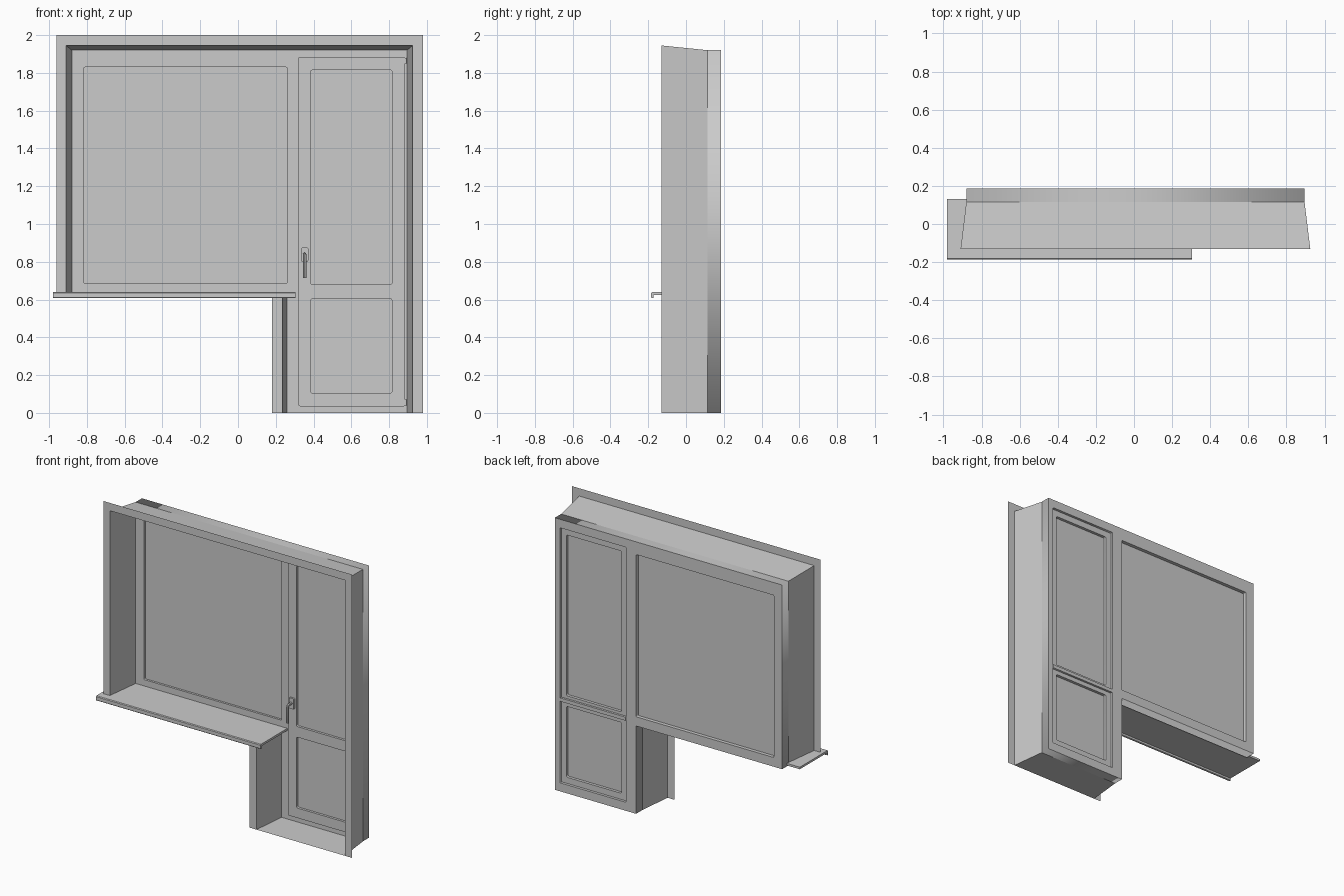
import bpy, bmesh, math

if "Cube" in bpy.data.objects:
    bpy.data.objects.remove(bpy.data.objects["Cube"])


def new_mesh(name, verts, faces):
    me = bpy.data.meshes.new(name)
    me.from_pydata(verts, [], faces)
    ob = bpy.data.objects.new(name, me)
    bpy.context.collection.objects.link(ob)
    bm = bmesh.new()
    bm.from_mesh(me)
    bmesh.ops.recalc_face_normals(bm, faces=bm.faces)
    bm.to_mesh(me)
    bm.free()
    return ob


def to_mesh(ob):
    bpy.ops.object.select_all(action='DESELECT')
    bpy.context.view_layer.objects.active = ob
    ob.select_set(True)
    bpy.ops.object.convert(target='MESH')
    ob = bpy.context.object
    bm = bmesh.new()
    bm.from_mesh(ob.data)
    bmesh.ops.remove_doubles(bm, verts=bm.verts, dist=1e-5)
    bmesh.ops.recalc_face_normals(bm, faces=bm.faces)
    bm.to_mesh(ob.data)
    bm.free()
    return ob


def rrect(x0, x1, z0, z1, r=0.008, n=3):
    pts = []
    for cx, cz, a0 in ((x1 - r, z1 - r, 0), (x0 + r, z1 - r, 90),
                       (x0 + r, z0 + r, 180), (x1 - r, z0 + r, 270)):
        for i in range(n + 1):
            a = math.radians(a0 + 90 * i / n)
            pts.append((cx + r * math.cos(a), cz + r * math.sin(a)))
    return pts


def plate(name, loops, y0, y1):
    """Filled xz outline (first loop) with holes (other loops), from y0 to y1."""
    cu = bpy.data.curves.new(name, 'CURVE')
    cu.dimensions = '2D'
    cu.fill_mode = 'BOTH'
    cu.extrude = (y1 - y0) / 2
    for loop in loops:
        sp = cu.splines.new('POLY')
        sp.points.add(len(loop) - 1)
        for p, (x, z) in zip(sp.points, loop):
            p.co = (x, z, 0, 1)
        sp.use_cyclic_u = True
    ob = bpy.data.objects.new(name, cu)
    bpy.context.collection.objects.link(ob)
    ob.rotation_euler.x = math.pi / 2
    ob.location.y = (y0 + y1) / 2
    return to_mesh(ob)


def lining(name, rows):
    """Open sheet: trim strip and splayed reveal, rows of (path, y)."""
    n = len(rows[0][0])
    verts = [(x, y, z) for path, y in rows for x, z in path]
    faces = [(r * n + i, r * n + i + 1, (r + 1) * n + i + 1, (r + 1) * n + i)
             for r in range(len(rows) - 1) for i in range(n - 1)]
    return new_mesh(name, verts, faces)


YF, YB = -0.13, 0.115   # front and back of the splayed reveal

# Trim and reveal around the top and both sides
lining("main_reveal", [
    ([(-.96, .625), (-.96, 2), (.98, 2), (.98, 0)], YF),
    ([(-.91, .625), (-.91, 1.945), (.925, 1.945), (.925, 0)], YF),
    ([(-.88, .625), (-.88, 1.92), (.895, 1.92), (.895, 0)], YB)])

# Short trim and reveal left of the door
lining("door_side_reveal", [
    ([(.18, 0), (.18, .625)], YF),
    ([(.235, 0), (.235, .625)], YF),
    ([(.26, 0), (.26, .625)], YB)])

# Threshold floor
new_mesh("threshold", [(.235, YF, 0), (.925, YF, 0), (.895, YB, 0), (.26, YB, 0)],
         [(0, 1, 2, 3)])

# L-shaped frame with window and door openings
plate("frame", [
    [(-.88, .62), (.26, .62), (.26, 0), (.895, 0), (.895, 1.92), (-.88, 1.92)],
    rrect(-.815, .26, .685, 1.83, .006),
    rrect(.34, .855, .06, 1.86, .002, 1)], YB, .185)

# Window glass
plate("window_glass", [rrect(-.82, .265, .68, 1.835)], .13, .16)

# Door sash: front lip plus body, both with two openings
holes = [rrect(.385, .815, .68, 1.815, .01), rrect(.385, .815, .105, .605, .01)]
plate("door_sash_lip", [rrect(.32, .885, .035, 1.885)] + holes, .103, .117)
plate("door_sash_body", [rrect(.342, .853, .062, 1.858, .002, 1)] + holes, .117, .17)
plate("door_glass", [rrect(.38, .82, .675, 1.82)], .12, .15)
plate("door_lower_panel", [rrect(.38, .82, .10, .61)], .12, .15)

# Drip bar across the back of the door
plate("door_drip_bar", [rrect(.342, .853, .635, .66, .002, 1)], .17, .185)

# Window sill with a downturned nose
prof = [(.13, .625), (.13, .64), (-.18, .64), (-.185, .635), (-.185, .611),
        (-.181, .607), (-.175, .607), (-.171, .611), (-.171, .625)]
n = len(prof)
new_mesh("window_sill",
         [(x, y, z) for x in (-.98, .305) for y, z in prof],
         [(i, (i + 1) % n, n + (i + 1) % n, n + i) for i in range(n)]
         + [tuple(range(n)), tuple(range(n, 2 * n))])

# Door handle: backplate and bent lever
plate("handle_plate", [rrect(.335, .372, .80, .875, .006)], .09, .104)
cu = bpy.data.curves.new("handle_lever", 'CURVE')
cu.dimensions = '3D'
cu.bevel_depth = .009
cu.bevel_resolution = 2
cu.use_fill_caps = True
path = [(.092, .84), (.062, .84), (.053, .836), (.049, .826), (.049, .715)]
sp = cu.splines.new('POLY')
sp.points.add(len(path) - 1)
for p, (y, z) in zip(sp.points, path):
    p.co = (.353, y, z, 1)
ob = bpy.data.objects.new("handle_lever", cu)
bpy.context.collection.objects.link(ob)
to_mesh(ob)
bpy.ops.object.shade_smooth_by_angle()

# Door hinges
for i, z in enumerate((.055, 1.865)):
    bpy.ops.mesh.primitive_cylinder_add(vertices=12, radius=.006, depth=.03,
                                        location=(.887, .108, z))
    bpy.context.object.name = f"hinge_{i + 1}"
    bpy.ops.object.shade_smooth_by_angle()
